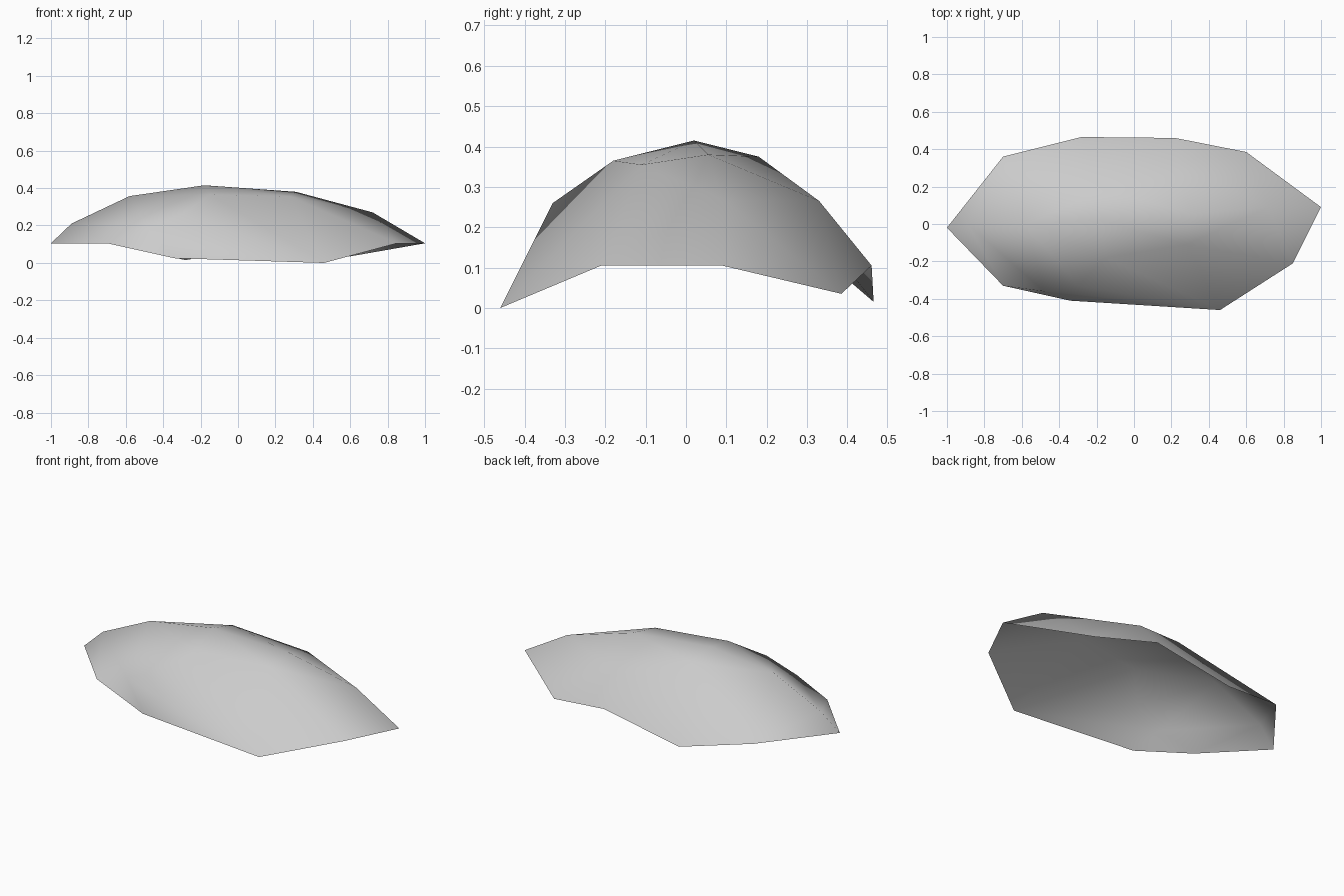
import bpy, bmesh

old = bpy.data.objects.get("Cube")
if old:
    bpy.data.objects.remove(old, do_unlink=True)

# One stone grey material
grey = bpy.data.materials.new("stone_grey")
grey.use_nodes = True
COLOUR = (0.6, 0.6, 0.6, 1)
grey.diffuse_color = COLOUR
grey.node_tree.nodes["Principled BSDF"].inputs["Base Color"].default_value = COLOUR

# Open lower rim, counter-clockwise from the right tip
RIM = [(-1, -.02, .105), (-.7, -.33, .105), (-.34, -.41, .025), (.46, -.46, 0),
       (.85, -.21, .105), (1, .09, .105), (.6, .385, .035), (.22, .46, .105),
       (-.28, .465, .015), (-.7, .36, .105)]
# Ridge along the top, then front and back shoulders
RIDGE = [(-.89, 0, .21), (-.58, 0, .357), (-.18, .02, .415), (.31, .055, .38), (.72, .09, .27)]
FRONT = [(-.48, -.36, .18), (-.3, -.33, .26), (-.15, -.18, .365), (.28, -.11, .355)]
BACK = [(-.16, .18, .375), (.23, .33, .265)]

# Wrap the points over a level rim, open the underside, then drop the rim to its true heights
bm = bmesh.new()
rim = [bm.verts.new((x, y, .04)) for x, y, z in RIM]
for p in RIDGE + FRONT + BACK:
    bm.verts.new(p)
bmesh.ops.convex_hull(bm, input=bm.verts[:])
bm.normal_update()
under = [f for f in bm.faces if all(v in rim for v in f.verts)]
bmesh.ops.delete(bm, geom=under, context='FACES')
for v, p in zip(rim, RIM):
    v.co.z = p[2]
bmesh.ops.delete(bm, geom=[v for v in bm.verts if not v.link_faces], context='VERTS')
bm.normal_update()
for f in bm.faces:
    f.smooth = True

mesh = bpy.data.meshes.new("rock_shell")
bm.to_mesh(mesh)
bm.free()
mesh.materials.append(grey)
rock = bpy.data.objects.new("rock_shell", mesh)
bpy.context.collection.objects.link(rock)
